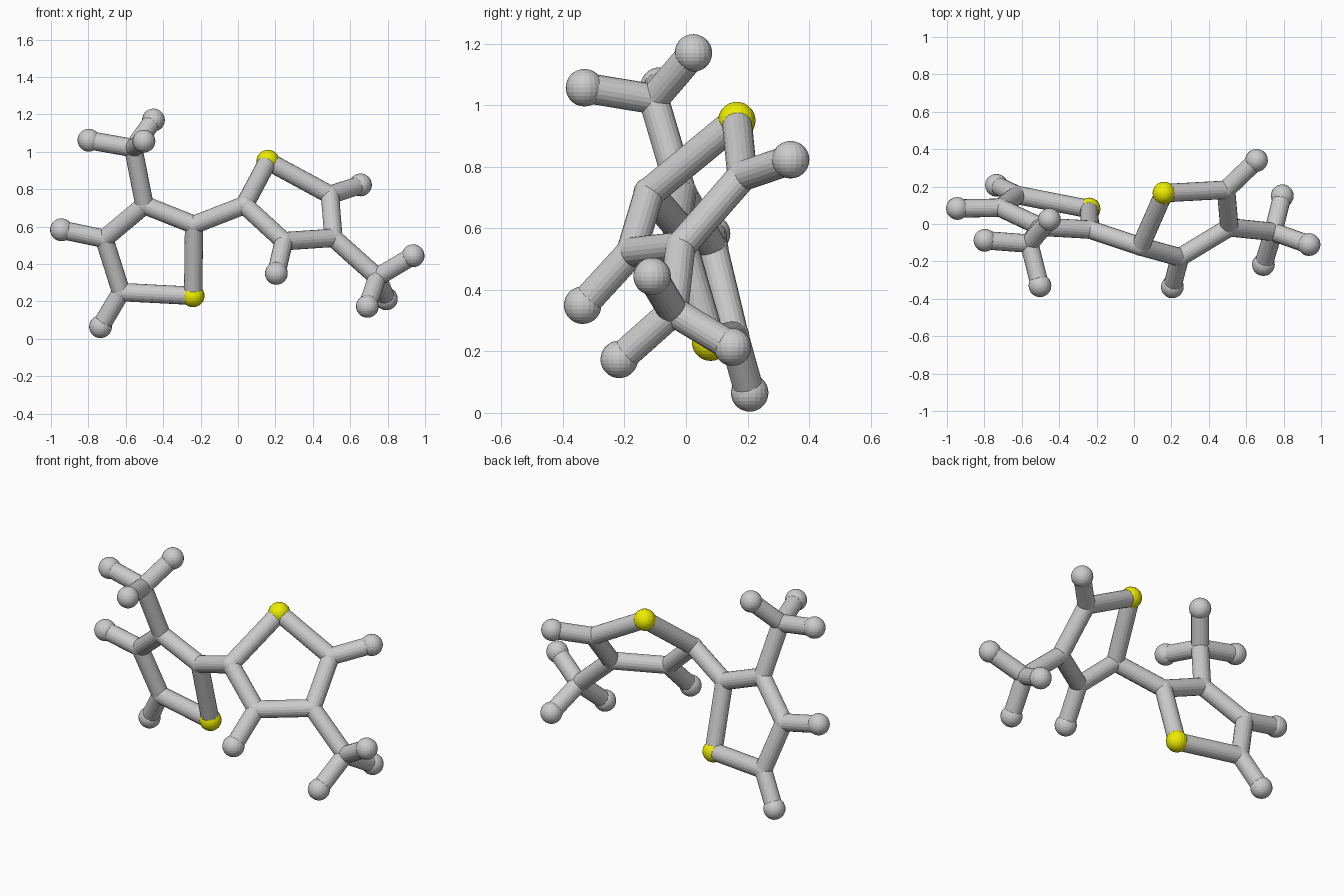
import bpy
from mathutils import Vector

if "Cube" in bpy.data.objects:
    bpy.data.objects.remove(bpy.data.objects["Cube"])

BALL, JOINT, ROD = 0.061, 0.051, 0.049

yellow = bpy.data.materials.new("yellow")
yellow.diffuse_color = (0.85, 0.85, 0.0, 1)
yellow.use_nodes = True
yellow.node_tree.nodes["Principled BSDF"].inputs["Base Color"].default_value = yellow.diffuse_color

# Atom centres; the first letter gives the kind (S sulphur, C carbon, H hydrogen)
atoms = {
    # left ring
    "S1": (-0.24, 0.08, 0.23), "C1": (-0.235, -0.03, 0.61),
    "C2": (-0.50, -0.015, 0.715), "C3": (-0.715, 0.087, 0.535),
    "C4": (-0.625, 0.155, 0.25),
    "H3": (-0.944, 0.083, 0.583), "H4": (-0.735, 0.207, 0.065),
    # left end group
    "C5": (-0.56, -0.105, 1.02), "H5a": (-0.797, -0.087, 1.062),
    "H5b": (-0.503, -0.33, 1.057), "H5c": (-0.452, 0.024, 1.17),
    # right ring
    "S6": (0.16, 0.165, 0.95), "C6": (0.035, -0.12, 0.715),
    "C7": (0.245, -0.178, 0.522), "C8": (0.51, -0.018, 0.54),
    "C9": (0.492, 0.183, 0.77),
    "H7": (0.205, -0.336, 0.35), "H9": (0.655, 0.34, 0.823),
    # right end group
    "C10": (0.745, -0.042, 0.33), "H10a": (0.936, -0.11, 0.444),
    "H10b": (0.793, 0.151, 0.214), "H10c": (0.692, -0.217, 0.174),
}

bonds = """S1-C1 C1-C2 C2-C3 C3-C4 C4-S1 C3-H3 C4-H4 C2-C5 C5-H5a C5-H5b C5-H5c
C1-C6 S6-C6 C6-C7 C7-C8 C8-C9 C9-S6 C7-H7 C9-H9 C8-C10 C10-H10a C10-H10b C10-H10c"""

kinds = {"S": "sulphur_ball", "C": "carbon_joint", "H": "hydrogen_ball"}


def ball(key, centre):
    radius = JOINT if key[0] == "C" else BALL
    bpy.ops.mesh.primitive_uv_sphere_add(segments=20, ring_count=14,
                                         radius=radius, location=centre)
    ob = bpy.context.object
    ob.name = kinds[key[0]]
    if key[0] == "S":
        ob.data.materials.append(yellow)


def rod(a, b):
    a, b = Vector(a), Vector(b)
    d = b - a
    bpy.ops.mesh.primitive_cylinder_add(vertices=20, radius=ROD, depth=d.length,
                                        location=(a + b) / 2,
                                        rotation=d.to_track_quat("Z", "Y").to_euler())
    bpy.context.object.name = "bond_rod"


# Balls and joints
for key, centre in atoms.items():
    ball(key, centre)

# Connecting rods
for pair in bonds.split():
    start, end = pair.split("-")
    rod(atoms[start], atoms[end])
